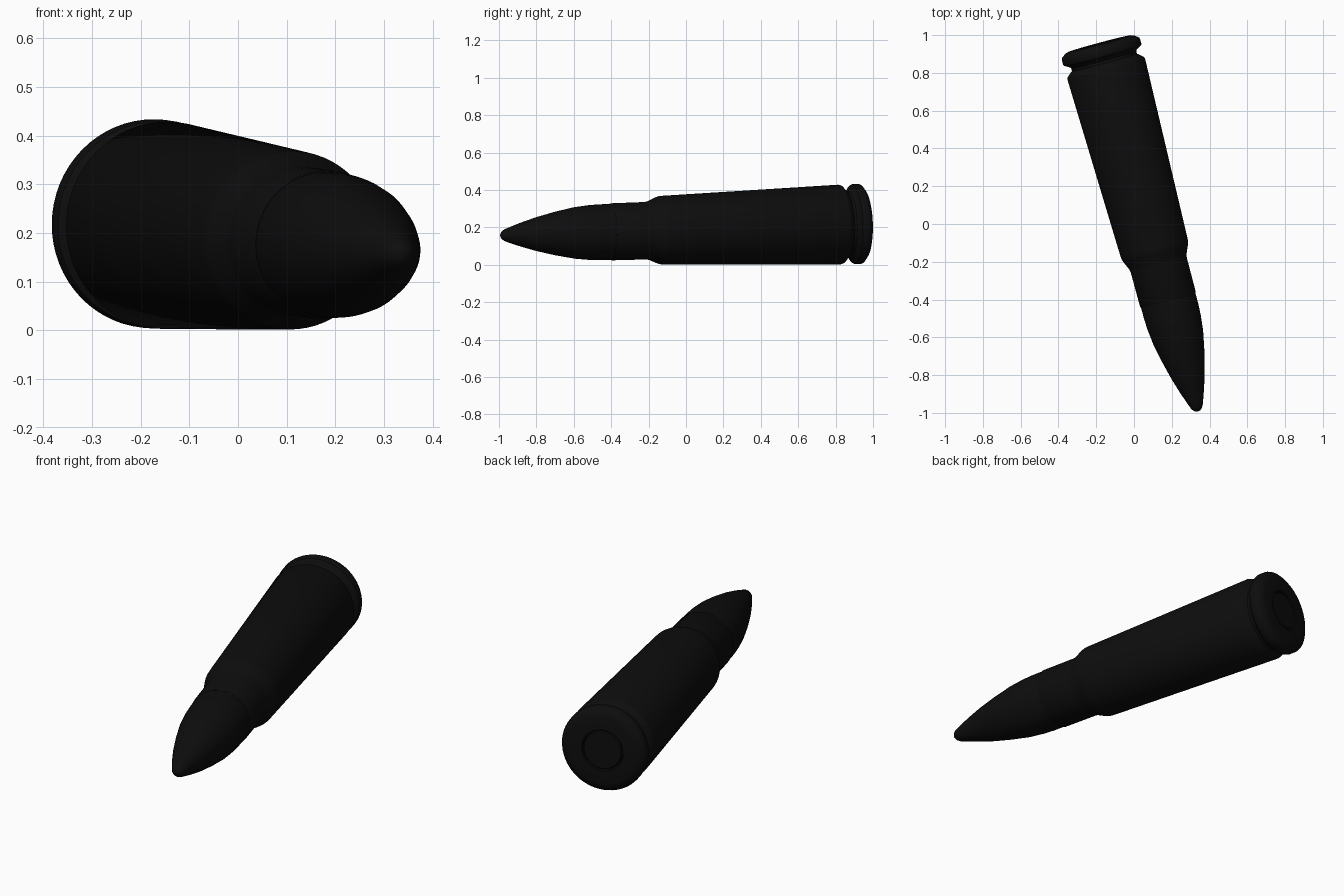
import bpy, bmesh, math
from mathutils import Vector, Matrix

cube = bpy.data.objects.get("Cube")
if cube:
    bpy.data.objects.remove(cube, do_unlink=True)

# One near-black finish for every part
black = bpy.data.materials.new("matte black")
black.use_nodes = True
colour = (0.004, 0.004, 0.004, 1)
black.diffuse_color = colour
bsdf = black.node_tree.nodes["Principled BSDF"]
bsdf.inputs["Base Color"].default_value = colour
bsdf.inputs["Roughness"].default_value = 0.6

# The long axis runs back to front, turned to the side and tipped slightly down
axis = Vector((math.sin(math.radians(15)), -math.cos(math.radians(15)), -0.031))
PLACE = Matrix.Translation((0.068, 0.018, 0.19)) @ axis.to_track_quat('Z', 'Y').to_matrix().to_4x4()


def lathe(name, profile, segments=64):
    """Revolve (distance along axis, radius) points into a solid part."""
    bm = bmesh.new()
    verts = [bm.verts.new((r, 0, t)) for t, r in profile]
    edges = [bm.edges.new(pair) for pair in zip(verts, verts[1:])]
    bmesh.ops.spin(bm, geom=verts + edges, cent=(0, 0, 0), axis=(0, 0, 1),
                   angle=math.tau, steps=segments, use_merge=True)
    bmesh.ops.remove_doubles(bm, verts=bm.verts, dist=0.0001)
    bmesh.ops.recalc_face_normals(bm, faces=bm.faces)
    mesh = bpy.data.meshes.new(name)
    bm.to_mesh(mesh)
    bm.free()
    mesh.materials.append(black)
    obj = bpy.data.objects.new(name, mesh)
    bpy.context.collection.objects.link(obj)
    obj.matrix_world = PLACE
    bpy.ops.object.select_all(action='DESELECT')
    obj.select_set(True)
    bpy.context.view_layer.objects.active = obj
    bpy.ops.object.shade_smooth_by_angle(angle=math.radians(30))
    return obj


# Case: primer pocket, rim, groove, tapered body, shoulder and neck
lathe("case", [
    (-0.93, 0), (-0.93, 0.102), (-0.966, 0.102), (-0.97, 0.106),
    (-0.97, 0.172), (-0.965, 0.188), (-0.948, 0.211), (-0.94, 0.2145),
    (-0.913, 0.2145), (-0.905, 0.211), (-0.888, 0.182), (-0.882, 0.178),
    (-0.868, 0.178), (-0.842, 0.209), (-0.832, 0.213),
    (0.14, 0.184), (0.16, 0.183), (0.178, 0.178), (0.225, 0.157),
    (0.245, 0.1535), (0.432, 0.1525), (0.437, 0.150), (0.437, 0.13)])

# Primer: small disc set into the base
lathe("primer", [
    (-0.93, 0), (-0.93, 0.097), (-0.962, 0.097), (-0.968, 0.092), (-0.968, 0)][::-1])

# Bullet: pointed curve with a rounded tip
lathe("bullet", [
    (0.3, 0), (0.3, 0.148), (0.43, 0.149), (0.5, 0.149), (0.56, 0.146),
    (0.64, 0.137), (0.74, 0.117), (0.845, 0.091), (0.93, 0.065),
    (0.99, 0.044), (1.02, 0.033), (1.035, 0.024), (1.044, 0.013), (1.047, 0)])
